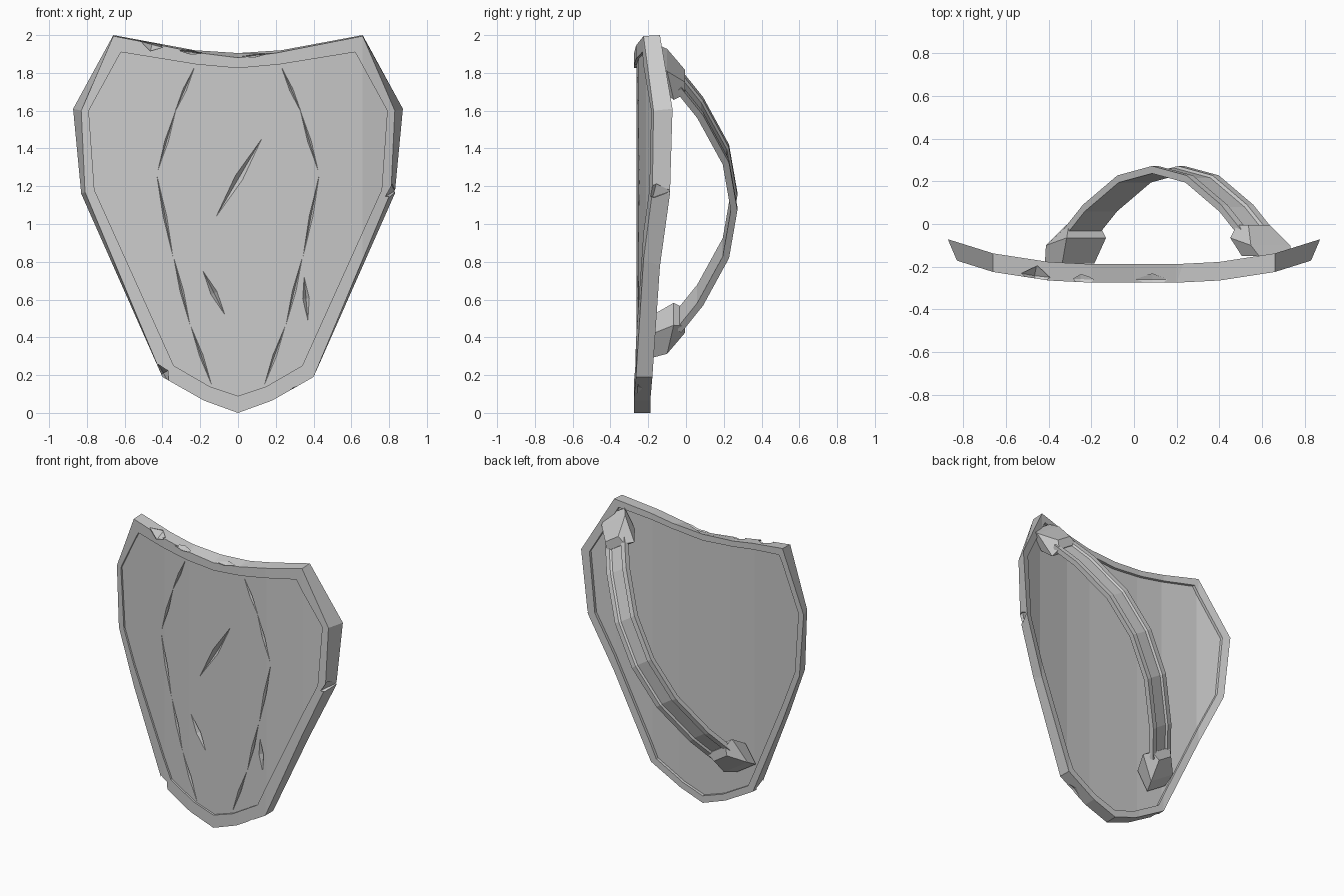
import bpy, bmesh
from mathutils import Vector

if "Cube" in bpy.data.objects:
    bpy.data.objects.remove(bpy.data.objects["Cube"], do_unlink=True)

grey = bpy.data.materials.new("stone grey")
grey.use_nodes = True
grey.diffuse_color = (0.6, 0.6, 0.6, 1)
grey.node_tree.nodes["Principled BSDF"].inputs["Base Color"].default_value = (0.6, 0.6, 0.6, 1)


def finish(bm, name):
    bmesh.ops.recalc_face_normals(bm, faces=bm.faces)
    mesh = bpy.data.meshes.new(name)
    bm.to_mesh(mesh)
    bm.free()
    mesh.materials.append(grey)
    obj = bpy.data.objects.new(name, mesh)
    bpy.context.collection.objects.link(obj)
    return obj


def skin(bm, rings):
    """Join equal rings of points into a closed, capped body."""
    rows = [[bm.verts.new(p) for p in ring] for ring in rings]
    n = len(rows[0])
    for a, b in zip(rows, rows[1:]):
        for i in range(n):
            j = (i + 1) % n
            bm.faces.new((a[i], a[j], b[j], b[i]))
    bm.faces.new(rows[0])
    bm.faces.new(rows[-1])


# Sideways bend of the plate: backward shift at each distance from the middle
BEND = [(0, 0), (0.2, 0), (0.4, 0.01), (0.66, 0.05), (0.9, 0.125)]
FRONT, BACK, STEP = -0.275, -0.188, 0.014


def bend(x):
    x = abs(x)
    for (x0, y0), (x1, y1) in zip(BEND, BEND[1:]):
        if x <= x1:
            return y0 + (y1 - y0) * (x - x0) / (x1 - x0)
    return BEND[-1][1]


def outline(half, y):
    full = half + [(-x, z) for x, z in reversed(half[1:-1])]
    return [(x, y, z) for x, z in full]


# Shield plate: rim and recessed panel on both sides
outer_back = [(0, 1.905), (0.23, 1.92), (0.66, 2), (0.873, 1.61), (0.83, 1.16), (0.4, 0.19), (0.18, 0.065), (0, 0)]
outer_front = [(0, 1.88), (0.2, 1.905), (0.66, 1.995), (0.83, 1.6), (0.81, 1.17), (0.4, 0.19), (0.18, 0.065), (0, 0)]
panel_front = [(0, 1.825), (0.22, 1.845), (0.62, 1.91), (0.79, 1.6), (0.76, 1.18), (0.34, 0.25), (0.15, 0.14), (0, 0.09)]
panel_back = [(0, 1.86), (0.23, 1.88), (0.63, 1.945), (0.82, 1.6), (0.785, 1.17), (0.36, 0.22), (0.16, 0.105), (0, 0.05)]
bm = bmesh.new()
skin(bm, [outline(panel_front, FRONT + STEP), outline(panel_front, FRONT),
          outline(outer_front, FRONT), outline(outer_back, BACK),
          outline(panel_back, BACK), outline(panel_back, BACK - 0.02)])
for x, _ in BEND[1:-1]:
    for s in (-1, 1):
        bmesh.ops.bisect_plane(bm, geom=bm.verts[:] + bm.edges[:] + bm.faces[:], dist=1e-4,
                               plane_co=(s * x, 0, 0), plane_no=(1, 0, 0))
for v in bm.verts:
    v.co.y += bend(v.co.x)
shield = finish(bm, "shield_plate")


# Gashes, seams and chips: slim diamond cutters on the front surface
def gash(bm, p, q, width, depth):
    p, q = [Vector((x, FRONT + STEP + bend(x), z)) for x, z in (p, q)]
    mid, along = (p + q) / 2, (q - p).normalized()
    mid.y = FRONT + STEP + bend(mid.x)
    side = along.cross(Vector((0, 1, 0))) * width
    deep = Vector((0, depth, 0))
    ends = [bm.verts.new(c) for c in (p, q)]
    belt = [bm.verts.new(mid + o) for o in (side, deep, -side, -deep)]
    for e in ends:
        for i in range(4):
            bm.faces.new((e, belt[i], belt[(i + 1) % 4]))


bm = bmesh.new()
# slashes
gash(bm, (0.125, 1.45), (-0.115, 1.04), 0.022, 0.03)
gash(bm, (-0.185, 0.75), (-0.07, 0.52), 0.018, 0.025)
gash(bm, (0.35, 0.72), (0.37, 0.49), 0.018, 0.025)
# seams
for s in (-1, 1):
    for p, q in [((0.23, 1.83), (0.335, 1.59)), ((0.33, 1.6), (0.425, 1.28)),
                 ((0.43, 1.26), (0.345, 0.83)), ((0.34, 0.82), (0.255, 0.47)),
                 ((0.25, 0.46), (0.14, 0.15))]:
        gash(bm, (s * p[0], p[1]), (s * q[0], q[1]), 0.01, 0.015)
# chips in the rim
for p, q, w, d in [((-0.53, 1.97), (-0.38, 1.93), 0.045, 0.06),
                   ((0.89, 1.21), (0.77, 1.14), 0.045, 0.08),
                   ((-0.43, 0.27), (-0.36, 0.15), 0.035, 0.07),
                   ((0.19, 0.06), (0.41, 0.18), 0.02, 0.06),
                   ((-0.33, 1.92), (-0.17, 1.9), 0.015, 0.05),
                   ((0.0, 1.885), (0.17, 1.9), 0.015, 0.04)]:
    gash(bm, p, q, w, d)
cutter = finish(bm, "gash_cutter")
cutter.hide_render = True

cut = shield.modifiers.new("gashes", "BOOLEAN")
cut.object = cutter
cut.operation = "DIFFERENCE"
cut.solver = "EXACT"
cut.use_self = True
bpy.context.view_layer.objects.active = shield
bpy.ops.object.modifier_apply(modifier=cut.name)
bpy.data.objects.remove(cutter, do_unlink=True)

# Arm strap frame: a diagonal across the back
CENTRE = Vector((0.16, 0, 1.12))
ALONG = Vector((0.54, 0, 0.84))
ACROSS = Vector((0.84, 0, -0.54))


def place(s, y, w):
    return CENTRE + ALONG * s + ACROSS * w + Vector((0, y, 0))


# Strap: bowed band with a channel along its outer face
rise = [(0, 0.272), (0.3, 0.228), (0.6, 0.09), (0.77, -0.025)]
path = [(-s, y) for s, y in reversed(rise[1:])] + rise
section = [(-0.09, -0.035), (-0.09, 0), (-0.055, 0), (-0.045, -0.012),
           (0.045, -0.012), (0.055, 0), (0.09, 0), (0.09, -0.035)]
rings = []
for i, (s, y) in enumerate(path):
    a, b = path[max(i - 1, 0)], path[min(i + 1, len(path) - 1)]
    normal = Vector((a[1] - b[1], b[0] - a[0])).normalized()
    rings.append([place(s + normal.x * h, y + normal.y * h, w) for w, h in section])
bm = bmesh.new()
skin(bm, rings)
finish(bm, "arm_strap")

# Brackets: leaning wedges with a narrowed crown, one at each strap end
for name, sign, base in (("upper_bracket", 1, -0.15), ("lower_bracket", -1, -0.185)):
    levels = [[(0.78, base, 0.09), (0.93, base, 0.09)],
              [(0.71, -0.065, 0.11), (0.89, -0.1, 0.11)],
              [(0.73, -0.005, 0.085), (0.79, -0.005, 0.06)]]
    bm = bmesh.new()
    skin(bm, [[place(sign * s, y, w * k) for (s, y, w), k in
               ((lo, -1), (lo, 1), (hi, 1), (hi, -1))] for lo, hi in levels])
    finish(bm, name)
